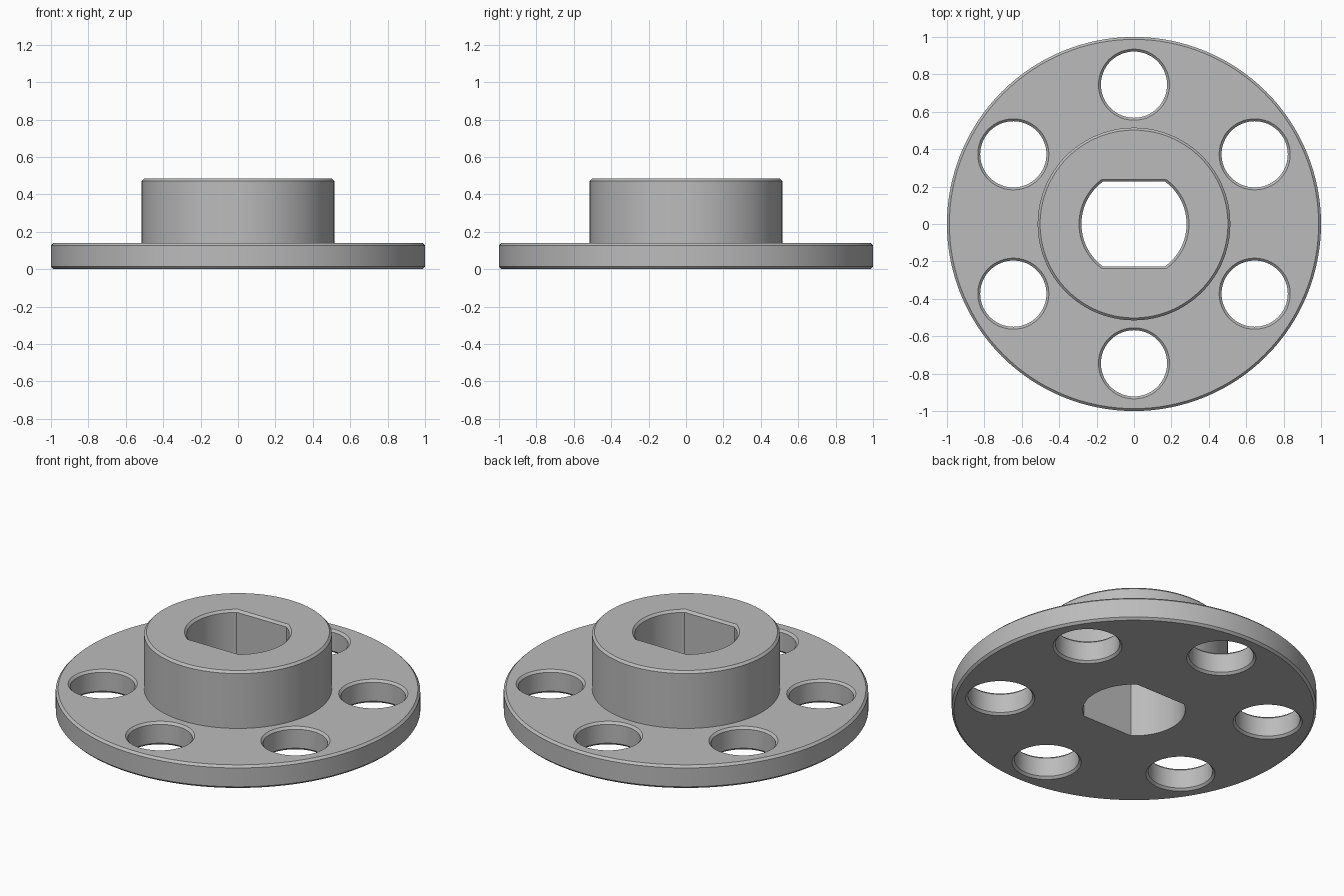
import bpy, bmesh, math

if "Cube" in bpy.data.objects:
    bpy.data.objects.remove(bpy.data.objects["Cube"])

CH = 0.013          # chamfer width
DISC_Z, HUB_Z = 0.14, 0.485
SEG = 128

metal = bpy.data.materials.new("grey metal")
metal.diffuse_color = (0.5, 0.5, 0.5, 1)
metal.use_nodes = True
metal.node_tree.nodes["Principled BSDF"].inputs["Base Color"].default_value = metal.diffuse_color


def loft(name, rings):
    """Closed solid through a stack of equal-length point rings."""
    bm = bmesh.new()
    loops = [[bm.verts.new(p) for p in ring] for ring in rings]
    n = len(loops[0])
    for a, b in zip(loops, loops[1:]):
        for i in range(n):
            j = (i + 1) % n
            bm.faces.new((a[i], a[j], b[j], b[i]))
    bm.faces.new(loops[0][::-1])
    bm.faces.new(loops[-1])
    bmesh.ops.recalc_face_normals(bm, faces=bm.faces)
    mesh = bpy.data.meshes.new(name)
    bm.to_mesh(mesh)
    bm.free()
    mesh.materials.append(metal)
    obj = bpy.data.objects.new(name, mesh)
    bpy.context.collection.objects.link(obj)
    return obj


def circle(r, z, cx=0, cy=0, n=SEG):
    return [(cx + r * math.cos(math.tau * i / n),
             cy + r * math.sin(math.tau * i / n), z) for i in range(n)]


def double_flat(r, h, z, n=32):
    """Circle of radius r cut by flats at y = +h and y = -h."""
    a = math.asin(h / r)
    arc = [-a + 2 * a * i / n for i in range(n + 1)]
    angles = arc + [t + math.pi for t in arc]
    return [(r * math.cos(t), r * math.sin(t), z) for t in angles]


# flange disc and hub, one turned body
flange = loft("flange_hub", [circle(r, z) for r, z in (
    (1 - CH, 0), (1, CH), (1, DISC_Z - CH), (1 - CH, DISC_Z),
    (0.515, DISC_Z), (0.515, HUB_Z - CH), (0.515 - CH, HUB_Z))])

# bolt holes, chamfered at both ends
E = 0.02
R = 0.177
cutters = []
for k in range(6):
    t = math.radians(30 + 60 * k)
    c = (0.745 * math.cos(t), 0.745 * math.sin(t))
    cutters.append(loft("bolt_hole_cutter", [circle(r, z, *c, 64) for r, z in (
        (R + CH + E, -E), (R, CH), (R, DISC_Z - CH), (R + CH + E, DISC_Z + E))]))

# shaft bore with two flats, chamfered at the top
RB, HB = 0.281, 0.226
cutters.append(loft("bore_cutter", [
    double_flat(RB, HB, -E), double_flat(RB, HB, HUB_Z - CH),
    double_flat(RB + CH + E, HB + CH + E, HUB_Z + E)]))

bpy.context.view_layer.objects.active = flange
flange.select_set(True)
for c in cutters:
    m = flange.modifiers.new("cut", 'BOOLEAN')
    m.operation, m.solver, m.object = 'DIFFERENCE', 'EXACT', c
    bpy.ops.object.modifier_apply(modifier=m.name)
    bpy.data.objects.remove(c)

bpy.ops.object.select_all(action='DESELECT')
flange.select_set(True)
bpy.ops.object.shade_smooth_by_angle(angle=math.radians(30))
